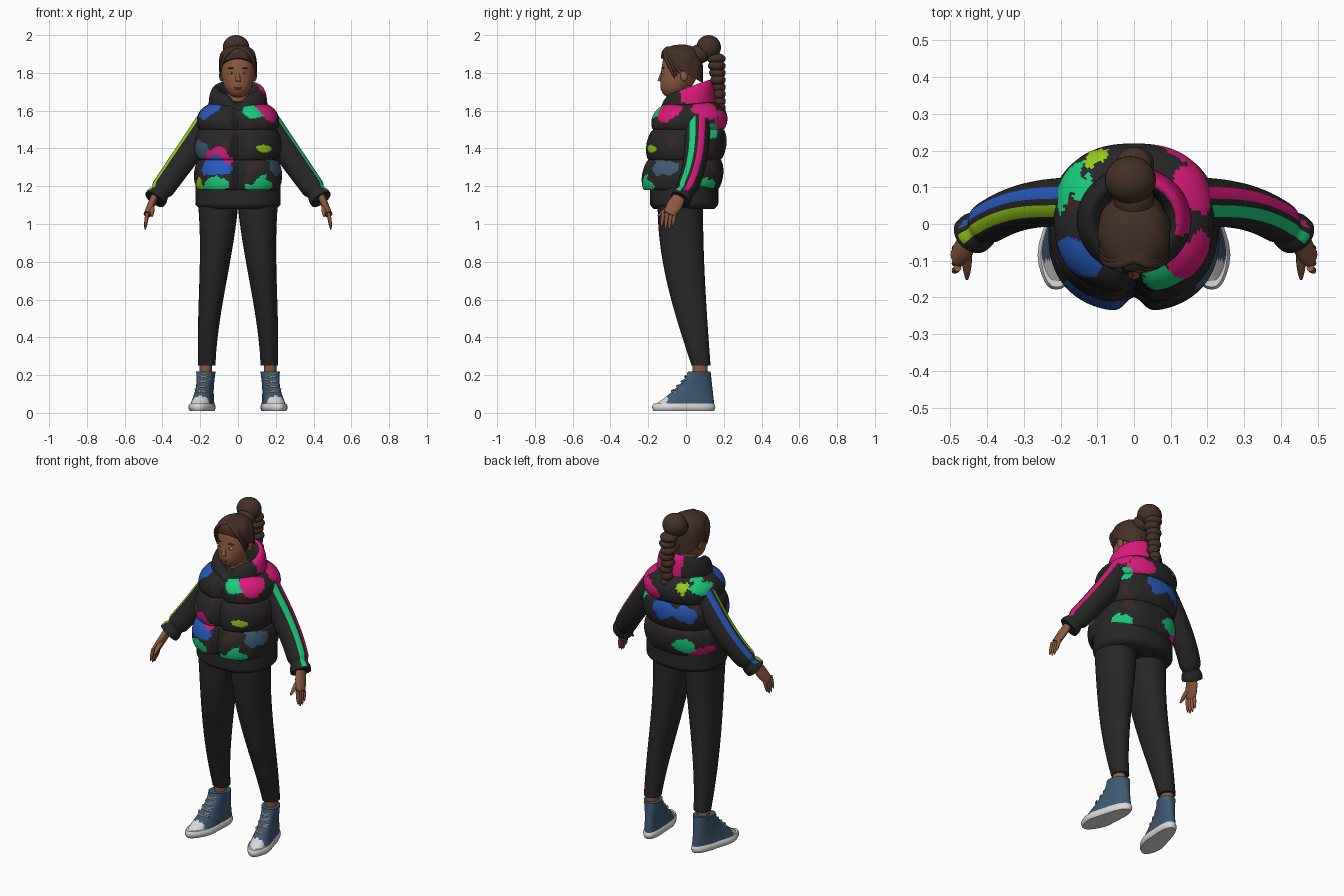
import bpy, bmesh, math
from math import sin, cos, pi, exp, hypot, atan2, copysign
from mathutils import Vector, noise

if "Cube" in bpy.data.objects:
    bpy.data.objects.remove(bpy.data.objects["Cube"])

PALETTE = {
    "charcoal": (.02, .02, .02), "pink": (.7, .01, .2), "green": (.01, .6, .2),
    "blue": (.02, .1, .5), "lime": (.3, .6, .01), "hair brown": (.06, .03, .02),
    "skin": (.26, .1, .05), "denim": (.05, .1, .17), "white": (.7, .7, .7),
    "dark brown": (.04, .02, .02),
}
MATERIALS = {}
for label, colour in PALETTE.items():
    material = bpy.data.materials.new(label)
    material.use_nodes = True
    material.diffuse_color = (*colour, 1)
    material.node_tree.nodes["Principled BSDF"].inputs["Base Color"].default_value = (*colour, 1)
    MATERIALS[label] = material


def mix(start, end, t):
    return start + (end - start) * t


def bump(value, centre, width):
    return exp(-((value - centre) / width) ** 2)


def smooth(part):
    bpy.ops.object.select_all(action="DESELECT")
    part.select_set(True)
    bpy.context.view_layer.objects.active = part
    bpy.ops.object.shade_smooth_by_angle(angle=pi / 4)


def loft(name, shape, paint, sides=32, rings=24, power=2, warp=None, follow=False, mirror=1):
    """Skin the rings given by shape(t) = x, y, z, radius, depth; follow turns them along the path."""
    rows = [shape(i / rings) for i in range(rings + 1)]
    points = [Vector(row[:3]) for row in rows]
    bm = bmesh.new()
    skin = []
    for i, row in enumerate(rows):
        across, deep = Vector((1, 0, 0)), Vector((0, 1, 0))
        if follow:
            tangent = (points[min(i + 1, rings)] - points[max(i - 1, 0)]).normalized()
            across = tangent.cross(deep).normalized()
            deep = across.cross(tangent)
        ring = []
        for j in range(sides):
            angle = 2 * pi * j / sides
            u, v = (copysign(abs(w) ** (2 / power), w) for w in (cos(angle), sin(angle)))
            place = points[i] + across * u * row[3] + deep * v * row[4]
            if warp:
                place = warp(place)
            ring.append(bm.verts.new((place.x * mirror, place.y, place.z)))
        skin.append(ring)
    used = []

    def add(corners, turn):
        face = bm.faces.new(corners)
        key = paint if isinstance(paint, str) else paint(face.calc_center_median(), turn)
        if key not in used:
            used.append(key)
        face.material_index = used.index(key)

    for low, high in zip(skin, skin[1:]):
        for j in range(sides):
            k = (j + 1) % sides
            turn = (j + .5) / sides
            add((low[j], low[k], high[k], high[j]), turn - round(turn))
    add(skin[0][::-1], .5)
    add(skin[-1], .5)
    bmesh.ops.recalc_face_normals(bm, faces=bm.faces)
    mesh = bpy.data.meshes.new(name)
    bm.to_mesh(mesh)
    bm.free()
    for key in used:
        mesh.materials.append(MATERIALS[key])
    part = bpy.data.objects.new(name, mesh)
    bpy.context.collection.objects.link(part)
    smooth(part)


def ball(name, location, scale, key):
    bpy.ops.mesh.primitive_uv_sphere_add(segments=24, ring_count=16, location=location)
    part = bpy.context.object
    part.name = name
    part.scale = scale
    part.data.materials.append(MATERIALS[key])
    smooth(part)


# Padded vest: patches are placed by clock hour around the body (0 is front) and height
PATCHES = {
    "lime": (.04, (1.3, 1.4), (10, 1.2), (7, 1.6)),
    "blue": (.07, (10, 1.6), (11, 1.3), (6, 1.45), (7, 1.45)),
    "pink": (.07, (2, 1.6), (4, 1.62), (11, 1.35), (8, 1.2), (5, 1.55)),
    "green": (.06, (1, 1.6), (1, 1.2), (4, 1.2), (4, 1.5), (7, 1.25), (8, 1.6), (11, 1.2)),
    "denim": (.06, (2, 1.3), (10, 1.4), (9, 1.4)),
}


def camo(centre, turn):
    if abs(centre.x) < .024 and centre.y < 0:
        return "charcoal"
    spot = centre + noise.noise_vector(centre * 17) * .03 + noise.noise_vector(centre * 50) * .01
    hour = atan2(spot.x, -spot.y) * 6 / pi
    for key, (size, *places) in PATCHES.items():
        for clock, height in places:
            apart = (hour - clock + 6) % 12 - 6
            if hypot(apart * .1, 1.4 * (spot.z - height)) < size:
                return key
    return "dark brown" if noise.noise(centre * 11) > .35 else "charcoal"


def vest(t):
    puff = abs(sin(3 * pi * t)) ** .6
    width = (mix(.21, .2, t) + .025 * puff) * (1 - .99 * t ** 10) ** .4
    return 0, mix(-.03, .03, t), mix(1.18, 1.66, t), width, width * .93


def zip_groove(place):
    if place.y < 0:
        place.y *= 1 - .17 * bump(place.x, 0, .03)
    return place


loft("vest", vest, camo, sides=160, rings=90, power=2.4, warp=zip_groove)


# Stand-up collar, taller at the back and notched at the front
def collar(t):
    width = .12 + .036 * cos(pi * t)
    return 0, .01, 1.6 + .12 * sin(pi * t) ** .7, width, width - .01


def collar_tilt(place):
    lift = (place.z - 1.6) / .12
    notch = .05 * bump(place.x, 0, .04) if place.y < 0 else 0
    place.z += lift * (.35 * place.y - notch)
    return place


def collar_paint(centre, turn):
    outer = hypot(centre.x, centre.y) > .115
    return "pink" if outer and centre.y > -.03 and centre.x > -.07 and centre.z > 1.64 else "charcoal"


loft("collar", collar, collar_paint, sides=72, rings=36, warp=collar_tilt)


# Jacket hem below the vest
def hem(t):
    width = .2 + .026 * sin(pi / 2 * min(1, t * 6))
    return 0, -.01, mix(1.08, 1.25, t), width, width * .8


loft("jacket_hem", hem, "charcoal", sides=48, power=2.3)


# Limbs are described on the left and mirrored
def trouser(t):
    ease = t * t * (3 - 2 * t)
    swing = sin(pi / 2 * t)
    return mix(.165, .105, ease), .08 - .11 * swing, mix(.25, 1.1, t), .046 + .06 * t ** 1.3, .05 + .07 * swing


def ankle(t):
    return .17, .075, mix(.17, .28, t), .033, .04


def sole(t):
    width = .05 + .007 * sin(pi * t)
    return .17, -.012, mix(.01, .05, t), width, width + .11


def instep(t):
    return .01 - .18 * (1 - t) ** 1.5


def shoe(t):
    heel = .15 - .02 * t
    return .17, (heel + instep(t)) / 2, mix(.04, .22, t), .05 - .008 * sin(pi * t), (heel - instep(t)) / 2


def toe_out(place):
    widen = 1 + .25 * bump(place.y, -.08, .07)
    place.x = .17 + (place.x - .17) * widen + (.07 - place.y) * .17
    return place


def toe_cap(centre, turn):
    return "white" if centre.y < -.1 else "denim"


def sleeve(t):
    width = .075 - .015 * t - .012 * bump(t, .91, .03)
    return mix(.14, .44, t), .06 - .09 * t ** 3, mix(1.55, 1.13, t), width, width * .92


def palm(t):
    return .44 + .04 * t, -.03 - .06 * t, 1.15 - .1 * t, .02, .03 + .01 * sin(pi * t)


def thumb(t):
    width = .014 - .01 * t ** 3
    return .455, -.07 - .08 * t, 1.1 - .06 * t, width, width


for mirror, side, rear, fore in ((1, "left", "pink", "green"), (-1, "right", "blue", "lime")):
    def stripes(centre, turn):
        if .02 < abs(turn) < .1 and centre.z > 1.18:
            return rear if turn > 0 else fore
        return "charcoal"

    loft(side + "_trouser_leg", trouser, "charcoal", power=2.2, mirror=mirror)
    loft(side + "_ankle", ankle, "skin", rings=2, mirror=mirror)
    loft(side + "_sole", sole, "white", rings=8, power=2.3, warp=toe_out, mirror=mirror)
    loft(side + "_shoe_upper", shoe, toe_cap, sides=48, power=2.3, warp=toe_out, mirror=mirror)
    loft(side + "_sleeve", sleeve, stripes, sides=48, rings=48, follow=True, mirror=mirror)
    loft(side + "_palm", palm, "skin", rings=8, follow=True, mirror=mirror)
    loft(side + "_thumb", thumb, "skin", sides=12, rings=8, follow=True, mirror=mirror)

    # Shoe laces
    for row in range(4):
        for slant in (-1, 1):
            def lace(t):
                h, s = .4 + .14 * row, 2 * t - 1
                return .17 + .03 * s, instep(h) - .003 + .03 * s * s, .044 + .18 * h + .01 * s * slant, .004, .004
            loft(f"{side}_lace_{row}_{slant}", lace, "white", sides=6, rings=8,
                 warp=toe_out, follow=True, mirror=mirror)

    # Fingers
    for digit in range(4):
        def finger(t):
            length = .09 if digit in (1, 2) else .075
            width = .01 - .007 * t ** 4
            return .48 + .012 * t, -.12 + .02 * digit - .01 * t, 1.06 - length * t, width, width
        loft(f"{side}_finger_{digit}", finger, "skin", sides=12, rings=8, follow=True, mirror=mirror)

    # Loose locks swept from the parting
    for strand in range(4):
        def lock(t):
            shift = .012 * strand
            width = .011 - .009 * t ** 3
            return (.095 * sin(pi / 2 * t), shift - .09 + .03 * (t - sin(pi * t)),
                    1.93 - .16 * t * t + shift * t, width, width * 1.5)
        loft(f"{side}_hair_lock_{strand}", lock, "hair brown", sides=12, follow=True, mirror=mirror)

    # Paired face details
    ball(side + "_ear", (mirror * .088, -.01, 1.785), (.012, .02, .03), "skin")
    ball(side + "_eye", (mirror * .034, -.12, 1.8), (.015, .01, .007), "white")
    ball(side + "_iris", (mirror * .034, -.127, 1.8), (.006, .005, .006), "dark brown")
    ball(side + "_eyebrow", (mirror * .035, -.12, 1.825), (.022, .008, .004), "hair brown")


# Head and neck
def neck(t):
    return 0, -.01, mix(1.58, 1.73, t), .055, .055


def head(t):
    width = .003 + .088 * ((1 - (1 - t) ** 4) * (1 - t ** 10)) ** .5
    return 0, -.02 - .055 * (1 - t) ** 2, mix(1.67, 1.93, t), width, width * 1.12


def nose(t):
    width = .007 + .008 * t
    return 0, -.125 - .015 * t, 1.81 - .055 * t, width, width * .8


loft("neck", neck, "skin", rings=4)
loft("head", head, "skin", sides=40, rings=40)
loft("nose", nose, "skin", sides=16, rings=6, follow=True)
ball("upper_lip", (0, -.126, 1.723), (.024, .01, .005), "skin")
ball("lower_lip", (0, -.126, 1.714), (.02, .01, .006), "skin")


# Swept-back hair, bun and braid
def hair(t):
    width = .1 * (1 - .98 * t ** 4) ** .5
    return 0, -.02, mix(1.8, 1.95, t), width, width * 1.1


def swept(place):
    ridge = 1 + .018 * sin(22 * atan2(place.x, place.y - .1))
    lift = .6 * place.y * (1.95 - place.z) / .15
    return Vector((place.x * ridge, place.y * ridge, place.z - lift))


loft("hair_cap", hair, "hair brown", sides=120, warp=swept)
ball("ponytail_base", (0, .07, 1.9), (.055, .06, .05), "hair brown")
ball("bun", (-.01, .12, 1.935), (.07, .065, .065), "hair brown")
for knot in range(8):
    size = .05 - .003 * knot
    ball(f"braid_{knot}", (.008 * (knot % 2), .21 - size, 1.875 - .0375 * knot), (size, size, .03), "hair brown")
